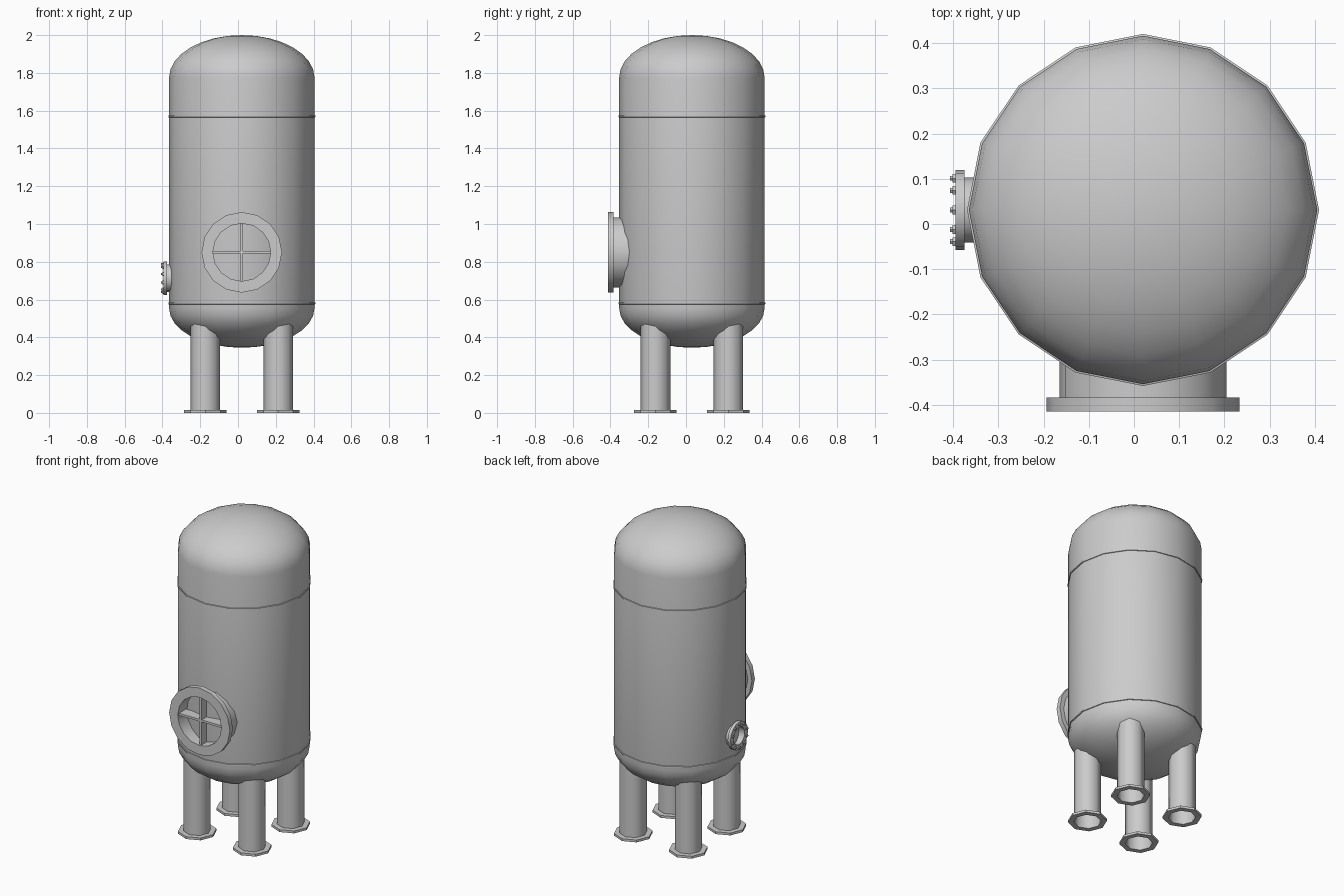
import bpy, bmesh, math
from mathutils import Matrix, Vector

if "Cube" in bpy.data.objects:
    bpy.data.objects.remove(bpy.data.objects["Cube"])

CX, CY, R = 0.02, 0.031, 0.385   # tank axis and radius


def finish(name, bm, angle):
    bmesh.ops.remove_doubles(bm, verts=bm.verts, dist=1e-5)
    bmesh.ops.recalc_face_normals(bm, faces=bm.faces)
    mesh = bpy.data.meshes.new(name)
    bm.to_mesh(mesh)
    bm.free()
    ob = bpy.data.objects.new(name, mesh)
    bpy.context.collection.objects.link(ob)
    bpy.ops.object.select_all(action='DESELECT')
    ob.select_set(True)
    bpy.context.view_layer.objects.active = ob
    bpy.ops.object.shade_smooth_by_angle(angle=math.radians(angle))
    return ob


def revolve(name, profile, sides, matrix, closed=False, angle=40):
    """Spin an (r, z) profile around local z, then place it."""
    bm = bmesh.new()
    verts = [bm.verts.new((r, 0, z)) for r, z in profile]
    edges = [bm.edges.new(p) for p in zip(verts, verts[1:])]
    if closed:
        edges.append(bm.edges.new((verts[-1], verts[0])))
    bmesh.ops.spin(bm, geom=verts + edges, axis=(0, 0, 1), cent=(0, 0, 0),
                   angle=math.tau, steps=sides, use_merge=True)
    bm.transform(matrix)
    return finish(name, bm, angle)


def box(name, centre, size):
    bm = bmesh.new()
    bmesh.ops.create_cube(bm, size=1)
    bm.transform(Matrix.Translation(centre) @ Matrix.Diagonal((*size, 1)))
    return finish(name, bm, 30)


def at(x, y, z):
    return Matrix.Translation((x, y, z))


# Tank shell with elliptical ends
N = 8
arc = [math.pi / 2 * i / N for i in range(N + 1)]
bottom = [(R * math.sin(a), 0.555 - 0.21 * math.cos(a)) for a in arc]
top = [(R * math.cos(a), 1.775 + 0.225 * math.sin(a)) for a in arc]
bottom[0], top[-1] = (0, 0.345), (0, 2.0)
revolve("tank_shell", bottom + top, 16, at(CX, CY, 0))

# Weld beads
for name, z in (("lower_weld", 0.58), ("upper_weld", 1.57)):
    bead = [(R - 0.004, -0.007), (R + 0.004, -0.004), (R + 0.004, 0.004), (R - 0.004, 0.007)]
    revolve(name, bead, 16, at(CX, CY, z), True)

# Hollow legs with foot rings
LR = 0.079
for sx, side in ((-1, "left"), (1, "right")):
    for sy, end in ((-1, "front"), (1, "back")):
        m = at(CX + sx * 0.193, CY + sy * 0.193, 0)
        revolve(f"{end}_{side}_leg", [(LR, 0), (LR, 0.48)], 8, m, angle=50)
        foot = [(LR, 0), (0.112, 0), (0.112, 0.015), (LR, 0.015)]
        revolve(f"{end}_{side}_foot", foot, 8, m, True, 30)

# Front manway: neck and flange in one profile, with a cross brace inside
front = at(CX, CY, 0.85) @ Matrix.Rotation(math.pi / 2, 4, 'X')
manway = [(0.153, 0.28), (0.185, 0.28), (0.185, 0.415), (0.213, 0.415),
          (0.213, 0.445), (0.153, 0.445)]
revolve("manway", manway, 16, front, True)
box("manway_brace_vertical", (CX, -0.368, 0.85), (0.014, 0.07, 0.306))
box("manway_brace_horizontal", (CX, -0.367, 0.85), (0.306, 0.07, 0.014))

# Side nozzle with bolted flange
left = at(CX, CY, 0.713) @ Matrix.Rotation(-math.pi / 2, 4, 'Y')
nozzle = [(0.055, 0.34), (0.072, 0.34), (0.072, 0.395), (0.088, 0.395),
          (0.088, 0.415), (0.055, 0.415)]
revolve("side_nozzle", nozzle, 16, left, True)
bolt = [(0, 0.412), (0.011, 0.412), (0.011, 0.421), (0.006, 0.421), (0.006, 0.427), (0, 0.427)]
for i in range(10):
    a = math.tau * i / 10
    m = left @ at(0.0735 * math.cos(a), 0.0735 * math.sin(a), 0)
    revolve(f"nozzle_bolt_{i + 1}", bolt, 6, m, angle=30)
